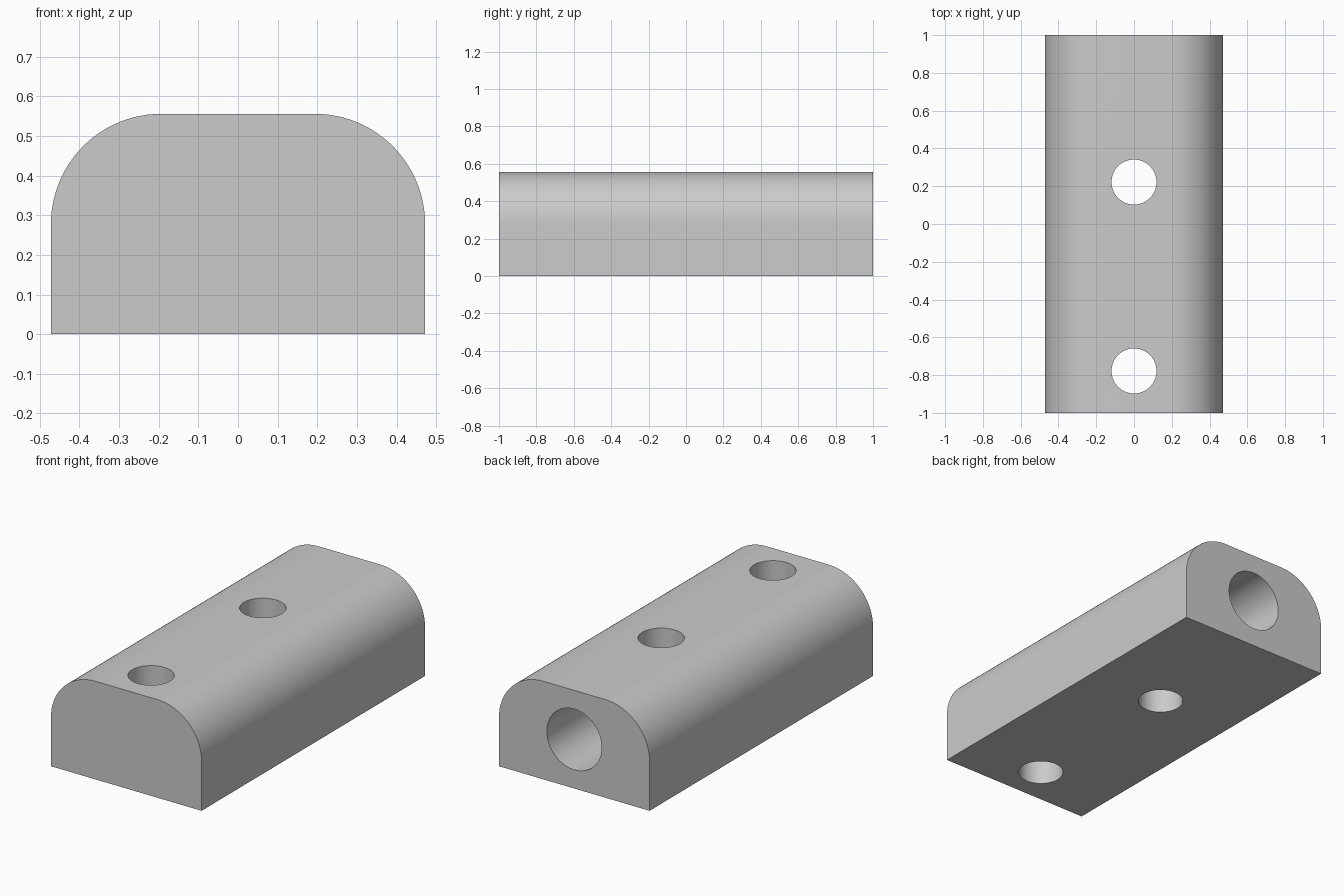
import bpy, bmesh
from math import cos, sin, pi, radians

cube = bpy.data.objects.get("Cube")
if cube:
    bpy.data.objects.remove(cube, do_unlink=True)

HALF_W, HEIGHT, ROUND = 0.472, 0.556, 0.278
SCREW_R, BORE_R, BORE_DEPTH = 0.119, 0.172, 0.56
STEPS = 24

grey = bpy.data.materials.new("light_grey")
grey.use_nodes = True
colour = (0.6, 0.6, 0.6, 1)
grey.diffuse_color = colour
grey.node_tree.nodes["Principled BSDF"].inputs["Base Color"].default_value = colour


def cutter(name, radius, depth, location, rotation=(0, 0, 0)):
    bpy.ops.mesh.primitive_cylinder_add(vertices=96, radius=radius, depth=depth,
                                        location=location, rotation=rotation)
    ob = bpy.context.object
    ob.name = name
    ob.data.materials.append(grey)
    ob.hide_render = True
    return ob


# Block: a rounded-top section extruded along its length
arc = [(HALF_W - ROUND + ROUND * cos(a), HEIGHT - ROUND + ROUND * sin(a))
       for a in (i * pi / 2 / STEPS for i in range(STEPS + 1))]
section = [(HALF_W, 0)] + arc + [(-x, z) for x, z in reversed(arc)] + [(-HALF_W, 0)]
bm = bmesh.new()
face = bm.faces.new([bm.verts.new((x, -1, z)) for x, z in section])
ext = bmesh.ops.extrude_face_region(bm, geom=[face])
bmesh.ops.translate(bm, vec=(0, 2, 0),
                    verts=[g for g in ext["geom"] if isinstance(g, bmesh.types.BMVert)])
bmesh.ops.recalc_face_normals(bm, faces=bm.faces)
mesh = bpy.data.meshes.new("block")
bm.to_mesh(mesh)
bm.free()
block = bpy.data.objects.new("block", mesh)
bpy.context.collection.objects.link(block)
mesh.materials.append(grey)

# Two vertical screw holes and a blind bore in the back end
cutters = [cutter("screw_hole_cutter", SCREW_R, 2, (0, y, HEIGHT / 2))
           for y in (-0.778, 0.222)]
cutters.append(cutter("back_bore_cutter", BORE_R, 2 * BORE_DEPTH,
                      (0, 1, HEIGHT / 2), (pi / 2, 0, 0)))

bpy.ops.object.select_all(action="DESELECT")
block.select_set(True)
bpy.context.view_layer.objects.active = block
for c in cutters:
    mod = block.modifiers.new(c.name, "BOOLEAN")
    mod.operation = "DIFFERENCE"
    mod.solver = "EXACT"
    mod.object = c
    bpy.ops.object.modifier_apply(modifier=mod.name)
for c in cutters:
    bpy.data.objects.remove(c, do_unlink=True)

bpy.ops.object.shade_smooth_by_angle(angle=radians(30))
